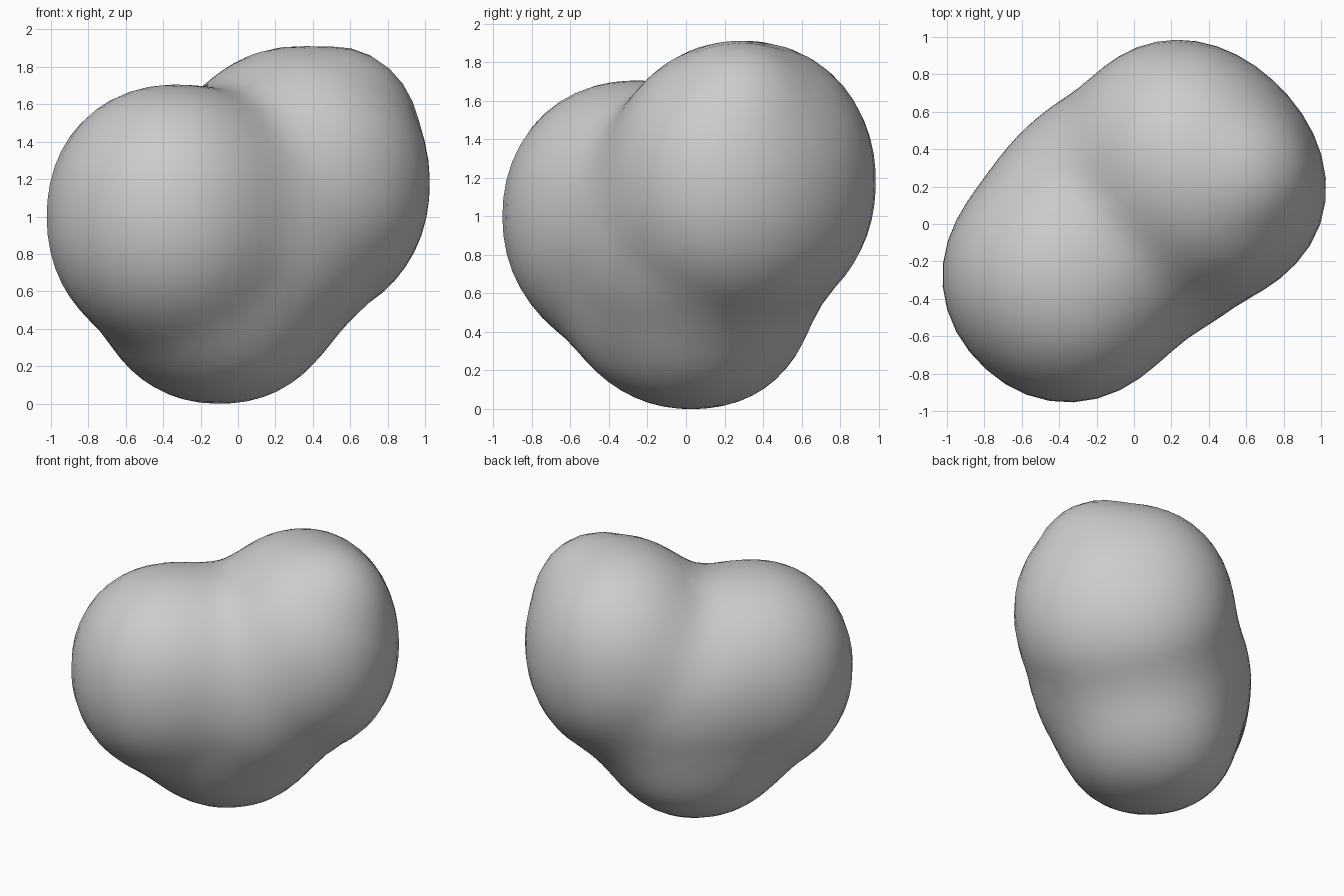
import bpy, bmesh, math
from mathutils import Vector, Matrix

cube = bpy.data.objects.get("Cube")
if cube:
    bpy.data.objects.remove(cube)

# The body is laid out along local x, then turned 45 degrees.
# Each limb is a chain of ellipsoids (centre, radii) running down to the base.
BASE = (Vector((-0.05, 0.09, 0.50)), Vector((0.47, 0.47, 0.407)))
CHAINS = [
    # front lobe
    [(Vector((-0.45, 0.05, 1.0)), Vector((0.66, 0.66, 0.70))), BASE],
    # back lobe with its leaning crown
    [(Vector((0.54, -0.16, 1.38)), Vector((0.47, 0.48, 0.53))),
     (Vector((0.45, -0.03, 1.18)), Vector((0.62, 0.73, 0.73))), BASE],
    # fills on both sides of the waist
    [(Vector((-0.04, 0.25, 0.95)), Vector((0.48, 0.48, 0.50))), BASE],
    [(Vector((0.07, -0.22, 0.90)), Vector((0.42, 0.41, 0.50))), BASE],
]
STEPS, POWER, BLEND = 5, 2.1, 6
CENTRE = Vector((0.03, 0.14, 0.9))


def stations(chain):
    """Ellipsoids interpolated along a chain."""
    return [(c0.lerp(c1, i / STEPS), r0.lerp(r1, i / STEPS))
            for (c0, r0), (c1, r1) in zip(chain, chain[1:])
            for i in range(STEPS + 1)]


LIMBS = [stations(chain) for chain in CHAINS]


def field(p):
    """Sum of limb influences; the surface lies where it equals one."""
    total = 0
    for limb in LIMBS:
        d = min(sum(abs((p[i] - c[i]) / r[i]) ** POWER for i in range(3))
                for c, r in limb) ** (1 / POWER)
        total += math.exp(BLEND * (1 - d))
    return total


def surface_point(direction):
    """Outermost surface point along a ray from the centre."""
    near = 1.6
    while near > 0.1 and field(CENTRE + direction * near) < 1:
        near -= 0.05
    far = near + 0.05
    for _ in range(8):
        mid = (near + far) / 2
        if field(CENTRE + direction * mid) > 1:
            near = mid
        else:
            far = mid
    return CENTRE + direction * near


# Sphere pushed out onto the blended limbs
bm = bmesh.new()
bmesh.ops.create_uvsphere(bm, u_segments=56, v_segments=36, radius=1)
for v in bm.verts:
    v.co = surface_point(v.co.normalized())
bm.transform(Matrix.Rotation(math.radians(45), 4, 'Z'))
for f in bm.faces:
    f.smooth = True

mesh = bpy.data.meshes.new("lobed_body")
bm.to_mesh(mesh)
bm.free()
body = bpy.data.objects.new("lobed_body", mesh)
bpy.context.collection.objects.link(body)

# Plain grey material
grey = bpy.data.materials.new("light_grey")
grey.use_nodes = True
colour = (0.6, 0.6, 0.6, 1)
grey.diffuse_color = colour
grey.node_tree.nodes["Principled BSDF"].inputs["Base Color"].default_value = colour
mesh.materials.append(grey)
